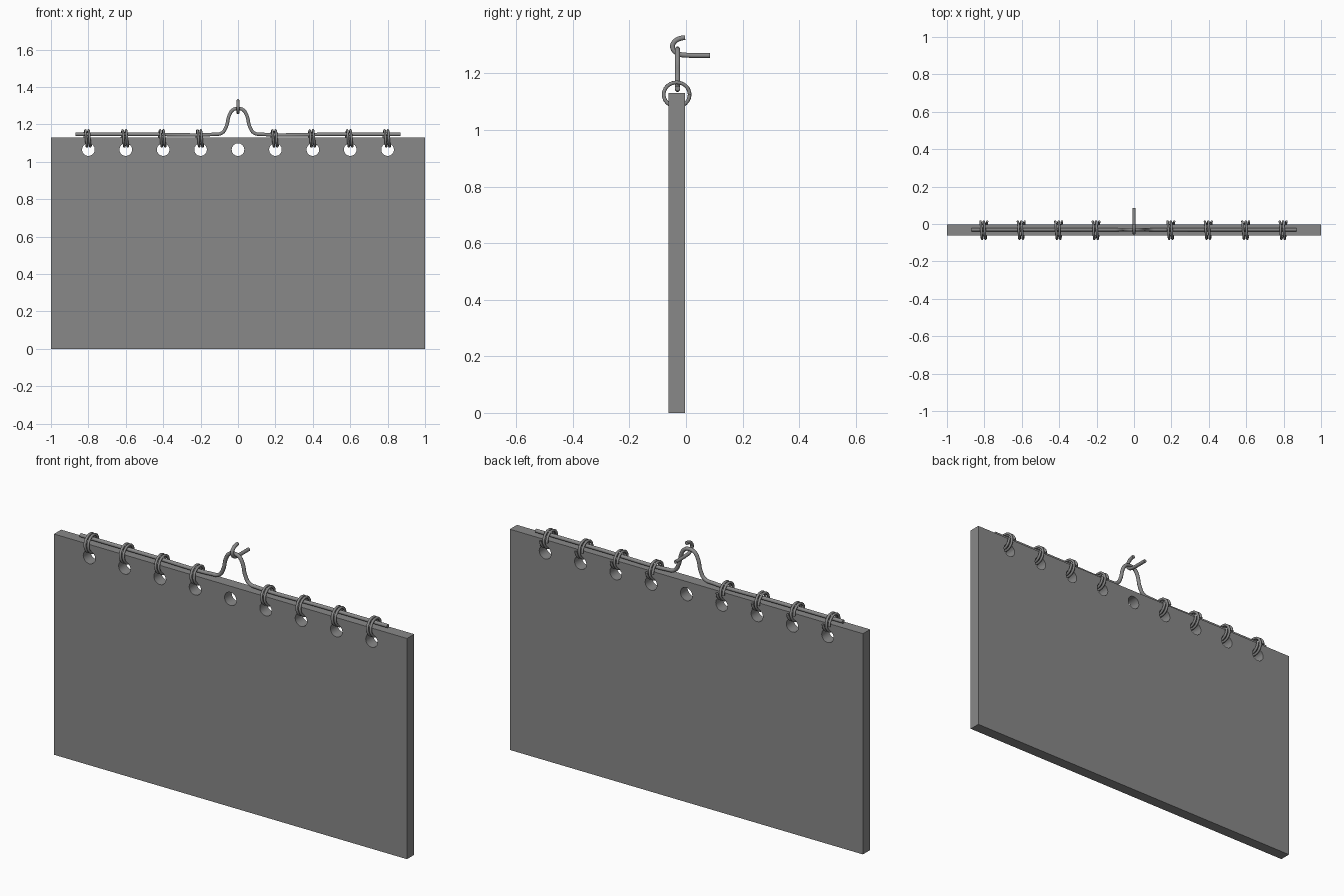
import bpy
import math
from mathutils import Vector

cube = bpy.data.objects.get("Cube")
if cube:
    bpy.data.objects.remove(cube, do_unlink=True)

GREY = (0.25, 0.25, 0.25, 1)
grey = bpy.data.materials.new("plain grey")
grey.use_nodes = True
grey.diffuse_color = GREY
grey.node_tree.nodes["Principled BSDF"].inputs["Base Color"].default_value = GREY

WIRE_Y = -0.03
HOLE_Z = 1.065


def select_only(obj):
    bpy.ops.object.select_all(action="DESELECT")
    obj.select_set(True)
    bpy.context.view_layer.objects.active = obj


def wire(name, points, radius, smooth_path=False):
    """Round wire along a path, turned into a smooth mesh."""
    curve = bpy.data.curves.new(name, "CURVE")
    curve.dimensions = "3D"
    curve.bevel_depth = radius
    curve.bevel_resolution = 3
    curve.use_fill_caps = True
    if smooth_path:
        spline = curve.splines.new("BEZIER")
        spline.resolution_u = 8
        spline.bezier_points.add(len(points) - 1)
        for bp, p in zip(spline.bezier_points, points):
            bp.co = p
            bp.handle_left_type = bp.handle_right_type = "AUTO"
    else:
        spline = curve.splines.new("POLY")
        spline.points.add(len(points) - 1)
        for sp, p in zip(spline.points, points):
            sp.co = (*p, 1)
    obj = bpy.data.objects.new(name, curve)
    bpy.context.collection.objects.link(obj)
    select_only(obj)
    bpy.ops.object.convert(target="MESH")
    obj = bpy.context.view_layer.objects.active
    obj.name = name
    obj.data.materials.clear()
    obj.data.materials.append(grey)
    bpy.ops.object.shade_smooth_by_angle(angle=math.radians(50))
    return obj


# Thick board
bpy.ops.mesh.primitive_cube_add(size=1, location=(0, -0.032, 0.565))
board = bpy.context.object
board.name = "board"
board.scale = (2, 0.058, 1.13)
bpy.ops.object.transform_apply(location=True, scale=True)
board.data.materials.append(grey)

# Row of punched holes
for i in range(-4, 5):
    bpy.ops.mesh.primitive_cylinder_add(
        vertices=16, radius=0.034, depth=0.2,
        location=(i * 0.2, WIRE_Y, HOLE_Z), rotation=(math.pi / 2, 0, 0))
    cutter = bpy.context.object
    cutter.name = "hole_cutter"
    cutter.hide_render = True
    select_only(board)
    cut = board.modifiers.new("hole", "BOOLEAN")
    cut.operation = "DIFFERENCE"
    cut.solver = "EXACT"
    cut.object = cutter
    bpy.ops.object.modifier_apply(modifier=cut.name)
    bpy.data.objects.remove(cutter, do_unlink=True)
select_only(board)
bpy.ops.object.shade_smooth_by_angle(angle=math.radians(30))

# Hanger rod with a bell-shaped loop in the middle
half = [(0.87, 1.147), (0.5, 1.147), (0.13, 1.147), (0.085, 1.155),
        (0.062, 1.19), (0.048, 1.245), (0.028, 1.277)]
right_half = [(-x, z) for x, z in half]
profile = right_half + [(0, 1.285)] + half[::-1]
wire("hanger_rod", [(x, WIRE_Y, z) for x, z in profile], 0.0095, True)

# Wall hook holding the loop: open arc running into a straight peg
arc = []
for k in range(13):
    a = math.radians(90 + 165 * k / 12)
    arc.append((0, -0.003 + 0.045 * math.cos(a), 1.295 + 0.031 * math.sin(a)))
wire("wall_hook", arc + [(0, 0.02, 1.263), (0, 0.085, 1.263)], 0.009)

# Double-turn binding coils through every hole but the middle one
TURNS, STEPS, SPAN = 2, 48, 0.036
for i in range(-4, 5):
    if i == 0:
        continue
    path = []
    for k in range(STEPS + 1):
        t = k / STEPS
        a = 2 * math.pi * TURNS * t
        path.append(Vector((i * 0.2 - 0.003 + SPAN * (t - 0.5),
                            -0.033 + 0.046 * math.cos(a),
                            1.125 + 0.043 * math.sin(a))))
    wire(f"binding_coil_{i + 5}", path, 0.0065)
